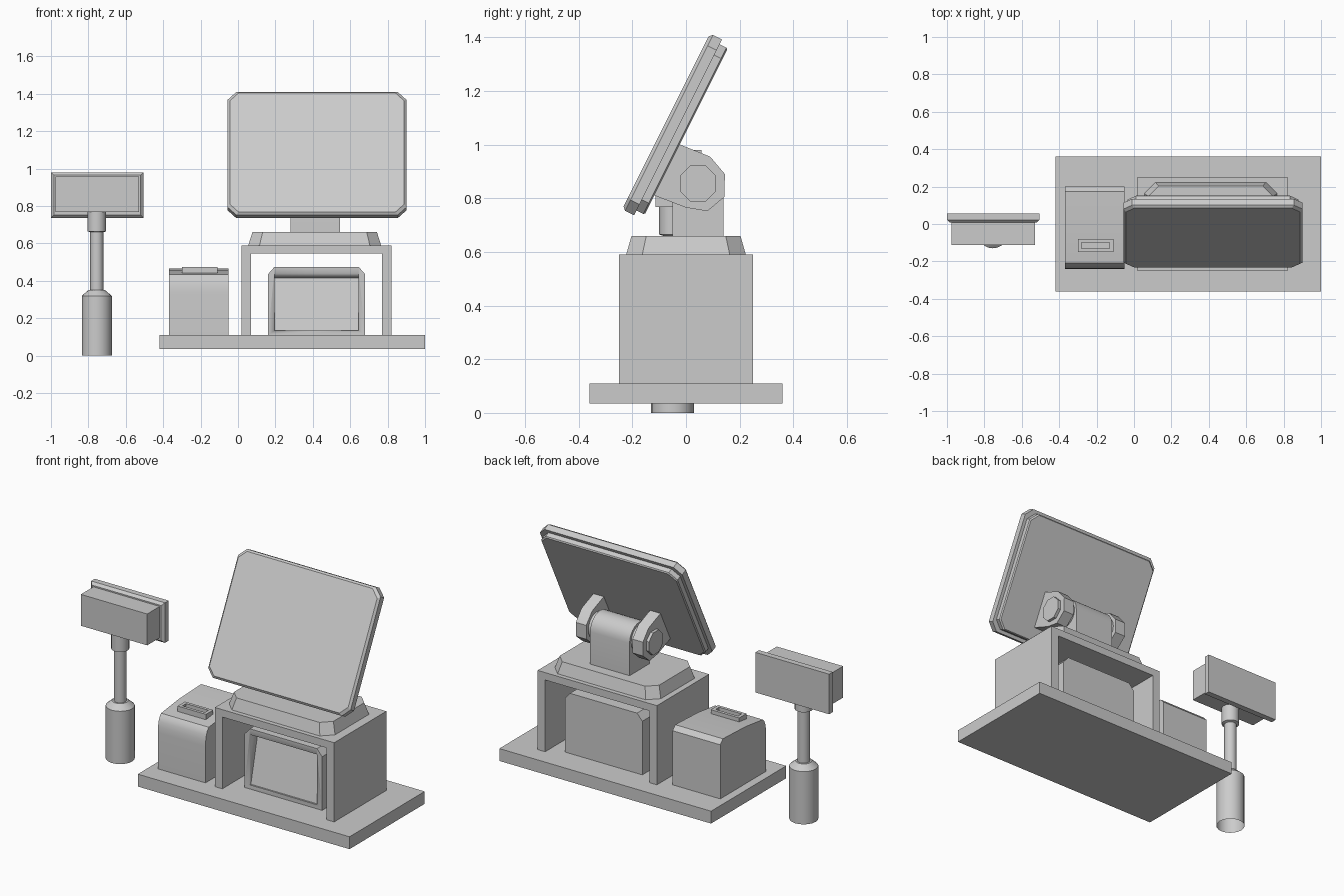
import bpy
import bmesh
from math import sin, cos, pi, atan2

if "Cube" in bpy.data.objects:
    bpy.data.objects.remove(bpy.data.objects["Cube"])

grey = bpy.data.materials.new("plain grey")
grey.use_nodes = True
GREY = (0.6, 0.6, 0.6, 1)
grey.diffuse_color = GREY
grey.node_tree.nodes["Principled BSDF"].inputs["Base Color"].default_value = GREY


def loft(name, rings, open_start=False):
    """Skin a stack of matching rings and cap the ends."""
    bm = bmesh.new()
    loops = [[bm.verts.new(p) for p in ring] for ring in rings]
    n = len(loops[0])
    for a, b in zip(loops, loops[1:]):
        for i in range(n):
            j = (i + 1) % n
            bm.faces.new((a[i], a[j], b[j], b[i]))
    if not open_start:
        bm.faces.new(loops[0][::-1])
    bm.faces.new(loops[-1])
    bmesh.ops.recalc_face_normals(bm, faces=bm.faces)
    mesh = bpy.data.meshes.new(name)
    bm.to_mesh(mesh)
    bm.free()
    mesh.materials.append(grey)
    mesh.shade_smooth()
    mesh.set_sharp_from_angle(angle=0.5)
    ob = bpy.data.objects.new(name, mesh)
    bpy.context.collection.objects.link(ob)
    return ob


def rect(x0, x1, y0, y1, z, cut=0.0):
    """Level rectangle, with cut corners if asked."""
    if not cut:
        return [(x0, y0, z), (x1, y0, z), (x1, y1, z), (x0, y1, z)]
    return [(x0 + cut, y0, z), (x1 - cut, y0, z), (x1, y0 + cut, z), (x1, y1 - cut, z),
            (x1 - cut, y1, z), (x0 + cut, y1, z), (x0, y1 - cut, z), (x0, y0 + cut, z)]


def upright(x0, x1, z0, z1, y):
    return [(x0, y, z0), (x1, y, z0), (x1, y, z1), (x0, y, z1)]


def box(name, x0, x1, y0, y1, z0, z1):
    return loft(name, [rect(x0, x1, y0, y1, z0), rect(x0, x1, y0, y1, z1)])


def along_x(name, profile, x0, x1):
    """Extrude a (y, z) profile sideways."""
    return loft(name, [[(x, y, z) for y, z in profile] for x in (x0, x1)])


def along_y(name, profile, y0, y1):
    """Extrude an (x, z) profile in depth."""
    return loft(name, [[(x, y, z) for x, z in profile] for y in (y0, y1)])


def arc(cy, cz, r, start, end, n):
    return [(cy + r * cos(start + (end - start) * i / n),
             cz + r * sin(start + (end - start) * i / n)) for i in range(n + 1)]


# Base board and arch stand
box("base_board", -0.42, 1.0, -0.36, 0.36, 0.035, 0.11)
along_y("arch_stand", [(0.02, 0.11), (0.07, 0.11), (0.07, 0.545), (0.77, 0.545),
                       (0.77, 0.11), (0.82, 0.11), (0.82, 0.59), (0.02, 0.59)], -0.25, 0.25)

# Small terminal under the arch, with a sloping recessed screen
terminal = along_y("small_terminal", [(0.16, 0.11), (0.68, 0.11), (0.68, 0.435), (0.645, 0.475),
                                      (0.195, 0.475), (0.16, 0.435)], -0.165, 0.19)
cutter = along_x("recess_cutter", [(-0.2, 0.135), (-0.155, 0.135), (-0.09, 0.415),
                                   (-0.165, 0.44), (-0.2, 0.44)], 0.195, 0.645)
cutter.hide_render = True
cut = terminal.modifiers.new("recess", "BOOLEAN")
cut.operation = "DIFFERENCE"
cut.solver = "EXACT"
cut.object = cutter
bpy.context.view_layer.update()
baked = bpy.data.meshes.new_from_object(
    terminal.evaluated_get(bpy.context.evaluated_depsgraph_get()))
terminal.modifiers.clear()
terminal.data = baked
bpy.data.objects.remove(cutter)

# Receipt printer with a rounded front and a paper slot
front_curve = [(-0.24, 0.33), (-0.238, 0.365), (-0.232, 0.395), (-0.223, 0.418), (-0.208, 0.435)]
along_x("printer_body", [(0.2, 0.11), (-0.24, 0.11)] + front_curve
        + [(-0.04, 0.456), (0.175, 0.465), (0.2, 0.438)], -0.37, -0.05)
loft("printer_slot", [rect(-0.3, -0.11, -0.15, -0.08, 0.435), rect(-0.3, -0.11, -0.15, -0.08, 0.475),
                      rect(-0.28, -0.13, -0.132, -0.098, 0.475),
                      rect(-0.28, -0.13, -0.132, -0.098, 0.452)])

# Monitor foot, neck and hinge
loft("monitor_foot", [rect(0.055, 0.765, -0.223, 0.223, 0.59, 0.06),
                      rect(0.077, 0.743, -0.203, 0.203, 0.66, 0.055)])
HINGE = (0.045, 0.855)
MID = 0.4125
along_x("monitor_neck", [(-0.05, 0.66), (0.14, 0.66)] + arc(*HINGE, 0.095, 0, pi, 12),
        MID - 0.132, MID + 0.132)
along_x("hinge_barrel", arc(*HINGE, 0.08, 0, 2 * pi, 20)[:-1], MID - 0.17, MID + 0.17)
bracket = [(-0.035, 1.005), (0.09, 0.955), (0.145, 0.89), (0.143, 0.805), (0.08, 0.752),
           (0.0, 0.765), (-0.13, 0.815)]
for side, s in (("right", -1), ("left", 1)):
    along_x("hinge_bracket_" + side, bracket, MID + s * 0.155, MID + s * 0.225)
    along_x("hinge_nut_" + side, arc(*HINGE, 0.073, pi / 8, pi / 8 + 2 * pi, 8)[:-1],
            MID + s * 0.225, MID + s * 0.243)


# Tilted monitor: levels run from back to front in the panel's own frame
def panel(name, levels):
    ob = loft(name, [rect(-0.055 + i, 0.9 - i, 0.572 + i, 1.305 - i, n, 0.045) for i, n in levels])
    ob.rotation_euler.x = atan2(2, 1)
    return ob


panel("monitor_back", [(0.026, 0.468), (0.02, 0.474), (0.02, 0.505)])
panel("monitor_front", [(0.0, 0.502), (0.0, 0.54), (0.012, 0.552)])

# Customer display: pole, sleeve and head
PX, PY = -0.755, -0.05
pole = [(0.08, 0.0), (0.08, 0.32), (0.045, 0.35), (0.035, 0.35), (0.035, 0.66),
        (0.05, 0.665), (0.05, 0.78)]
loft("display_pole", [[(PX + r * cos(2 * pi * i / 20), PY + r * sin(2 * pi * i / 20), z)
                       for i in range(20)] for r, z in pole], open_start=True)
box("display_head", -0.975, -0.53, -0.113, 0.015, 0.767, 0.957)
loft("display_back_plate", [upright(-1.0, -0.505, 0.737, 0.98, 0.057),
                            upright(-1.0, -0.505, 0.737, 0.98, 0.022),
                            upright(-0.985, -0.52, 0.752, 0.965, 0.007)])
